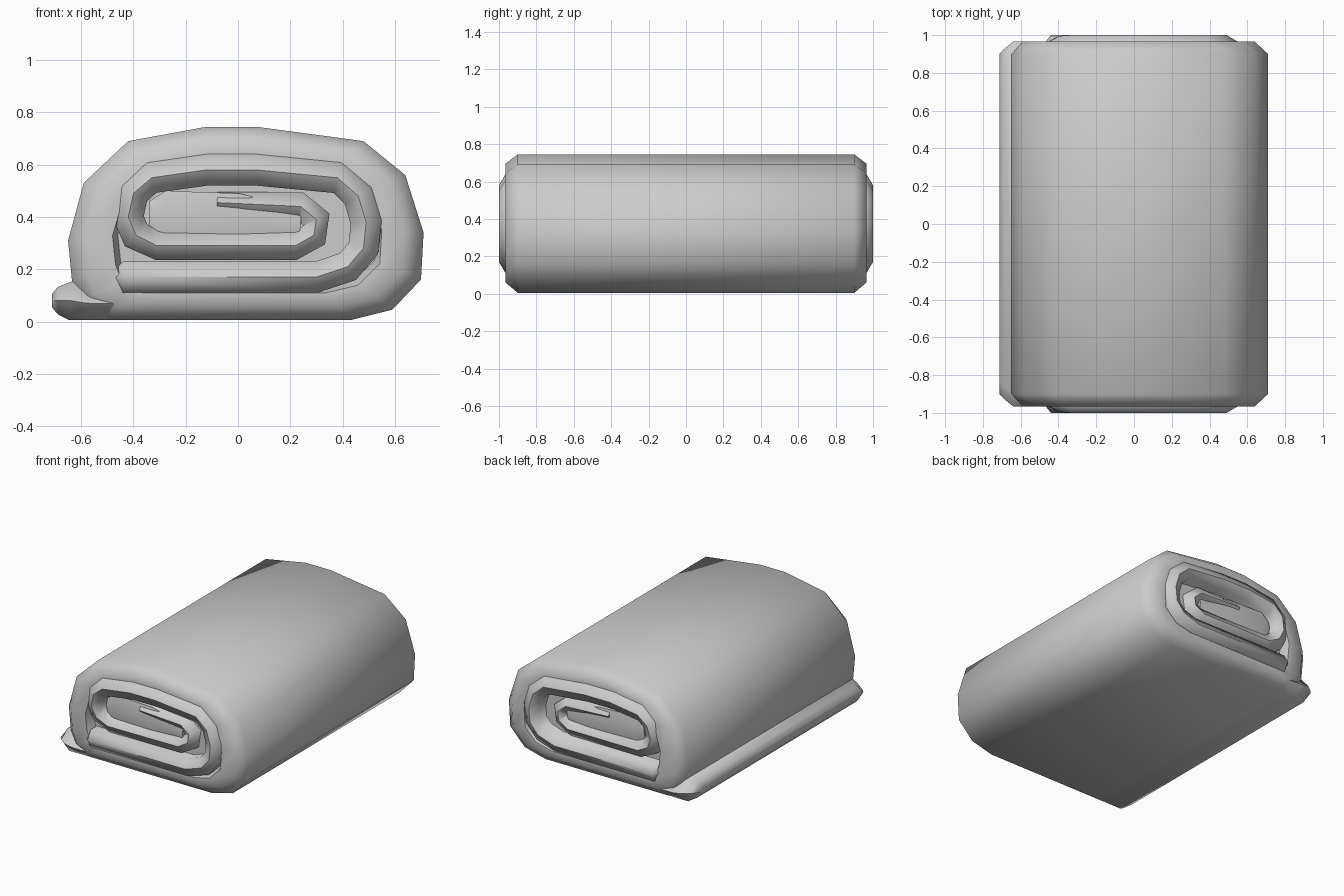
import bpy, bmesh, math
from mathutils import Vector

cube = bpy.data.objects.get("Cube")
if cube:
    bpy.data.objects.remove(cube, do_unlink=True)

cloth = bpy.data.materials.new("grey cloth")
cloth.use_nodes = True
GREY = (0.6, 0.6, 0.6, 1)
cloth.diffuse_color = GREY
cloth.node_tree.nodes["Principled BSDF"].inputs["Base Color"].default_value = GREY


def loft(name, rings):
    """Join closed rings of equal length and cap both ends."""
    bm = bmesh.new()
    loops = [[bm.verts.new(p) for p in ring] for ring in rings]
    for a, b in zip(loops, loops[1:]):
        for i in range(len(a)):
            j = (i + 1) % len(a)
            bm.faces.new((a[i], a[j], b[j], b[i]))
    bm.faces.new(loops[0][::-1])
    bm.faces.new(loops[-1])
    bmesh.ops.recalc_face_normals(bm, faces=bm.faces)
    mesh = bpy.data.meshes.new(name)
    bm.to_mesh(mesh)
    bm.free()
    mesh.materials.append(cloth)
    obj = bpy.data.objects.new(name, mesh)
    bpy.context.collection.objects.link(obj)
    bpy.ops.object.select_all(action="DESELECT")
    obj.select_set(True)
    bpy.context.view_layer.objects.active = obj
    bpy.ops.object.shade_smooth_by_angle(angle=math.radians(60))
    return obj


def strip(name, path, drop):
    """Sweep a padded layer along (x, z, half width, end y) points."""
    rings = []
    for i, (x, z, w, y) in enumerate(path):
        a, b = path[max(i - 1, 0)], path[min(i + 1, len(path) - 1)]
        t = Vector((b[0] - a[0], b[1] - a[1])).normalized()
        nx, nz = -t.y * w, t.x * w
        section = [(-1, y - drop), (0, y), (1, y - drop),
                   (1, drop - y), (0, -y), (-1, drop - y)]
        rings.append([(x + nx * s, d, z + nz * s) for s, d in section])
    return loft(name, rings)


# Outer layer: one outline, shrunk into boxes to round and recess its ends
outline = [(-.5, .005), (.43, .005), (.59, .045), (.70, .16), (.71, .34),
           (.64, .56), (.48, .69), (.07, .745), (-.12, .745), (-.42, .69),
           (-.59, .53), (-.65, .31), (-.635, .155), (-.60, .06)]
X0, X1, Z0, Z1 = -.65, .71, .005, .745


def fitted(y, x0, x1, z0, z1):
    return [(x0 + (x - X0) / (X1 - X0) * (x1 - x0), y,
             z0 + (z - Z0) / (Z1 - Z0) * (z1 - z0)) for x, z in outline]


steps = [(.90, X0, X1, Z0, Z1), (.965, -.59, .64, .06, .695),
         (.965, -.48, .55, .11, .64), (.90, -.46, .53, .13, .62)]
rings = [fitted(-s[0], *s[1:]) for s in reversed(steps)]
rings += [fitted(*s) for s in steps]
loft("outer_layer", rings)

# Loose end lying under the roll
strip("loose_end", [(-.712, .08, .025, .90), (-.69, .08, .052, .925),
                    (-.64, .08, .075, .965), (-.58, .07, .065, .965),
                    (-.3, .065, .06, .96)], .065)

# Inner layers winding towards the middle
strip("inner_spiral", [
    (-.48, .17, .02, .95), (-.44, .17, .06, 1), (.30, .17, .06, 1),
    (.42, .21, .06, 1), (.48, .28, .06, 1), (.49, .38, .06, 1),
    (.46, .48, .06, 1), (.38, .55, .06, 1), (.07, .58, .06, 1),
    (-.12, .58, .06, 1), (-.33, .55, .06, 1), (-.40, .49, .06, .995),
    (-.42, .40, .06, .985), (-.39, .33, .06, .975), (-.31, .29, .055, .97),
    (.22, .29, .055, .965), (.29, .33, .055, .96), (.30, .39, .055, .96),
    (.24, .44, .055, .96), (-.08, .455, .04, .955)], .035)

# Middle of the roll
strip("roll_core", [(-.34, .41, .05, .94), (-.28, .41, .09, .95),
                    (.0, .40, .09, .95), (.24, .38, .05, .945)], .015)
